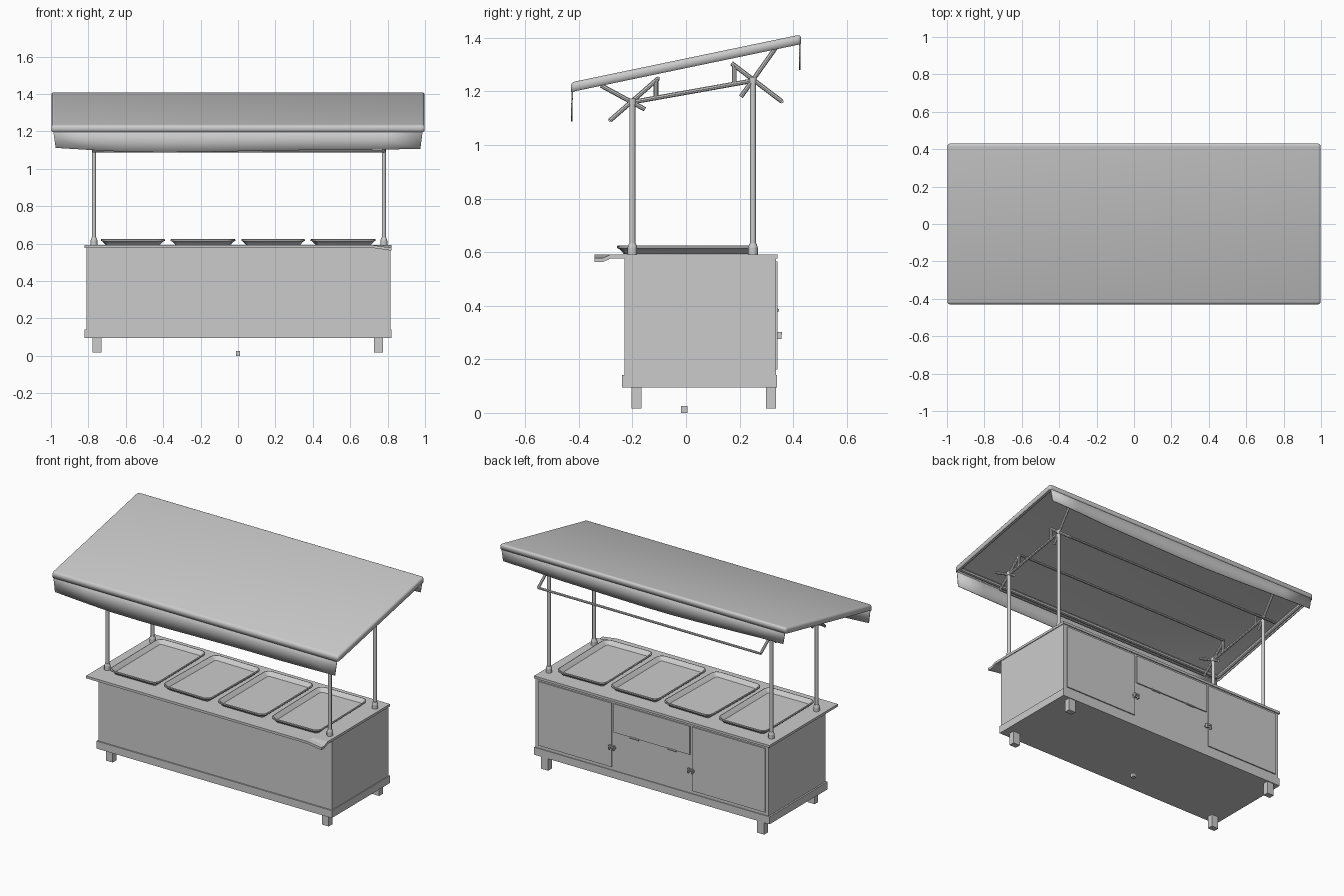
import bpy, bmesh, math
from mathutils import Vector, Matrix

if "Cube" in bpy.data.objects:
    bpy.data.objects.remove(bpy.data.objects["Cube"])


def finish(bm, name, smooth=False):
    bmesh.ops.recalc_face_normals(bm, faces=bm.faces)
    me = bpy.data.meshes.new(name)
    bm.to_mesh(me)
    bm.free()
    ob = bpy.data.objects.new(name, me)
    bpy.context.collection.objects.link(ob)
    if smooth:
        bpy.ops.object.select_all(action='DESELECT')
        bpy.context.view_layer.objects.active = ob
        ob.select_set(True)
        bpy.ops.object.shade_smooth_by_angle(angle=math.radians(40))
    return ob


def box_bm(x, y, z):
    bm = bmesh.new()
    bmesh.ops.create_cube(bm, size=1)
    for v in bm.verts:
        v.co = [r[0] + (c + .5) * (r[1] - r[0]) for c, r in zip(v.co, (x, y, z))]
    return bm


def box(name, x, y, z):
    return finish(box_bm(x, y, z), name)


def rod(name, a, b, r, sides=10, r2=None):
    a, b = Vector(a), Vector(b)
    d = b - a
    bm = bmesh.new()
    mat = Matrix.Translation((a + b) / 2) @ d.to_track_quat('Z', 'Y').to_matrix().to_4x4()
    bmesh.ops.create_cone(bm, cap_ends=True, segments=sides, radius1=r,
                          radius2=r if r2 is None else r2, depth=d.length, matrix=mat)
    return finish(bm, name, sides > 4)


def solidify(ob, t):
    m = ob.modifiers.new("thickness", 'SOLIDIFY')
    m.thickness, m.offset = t, -1


# Cabinet, plinth, legs and the small block on the ground
box("cabinet", (-.81, .815), (-.23, .335), (.14, .578))
box("plinth", (-.82, .82), (-.238, .34), (.095, .142))
for x in (-.755, .75):
    for y in (-.185, .317):
        box("leg", (x - .024, x + .024), (y - .018, y + .018), (.017, .096))
box("ground_block", (-.012, .012), (-.018, .006), (0, .025))

# Counter top with the front right corner bent down
bm = box_bm((-.82, .82), (-.342, .342), (.577, .592))
for co, no in (((.72, 0, 0), (1, 0, 0)), ((0, -.28, 0), (0, 1, 0)), ((0, -.31, 0), (0, 1, 0))):
    bmesh.ops.bisect_plane(bm, geom=bm.verts[:] + bm.edges[:] + bm.faces[:],
                           plane_co=co, plane_no=no)
for v in bm.verts:
    if v.co.x > .75 and v.co.y < -.3:
        v.co.z -= .014
finish(bm, "counter_top")


# Serving trays: lofted rounded rectangles
def rounded_ring(bm, w, d, r, z, n=4):
    ring = []
    for k, (sx, sy) in enumerate(((1, 1), (-1, 1), (-1, -1), (1, -1))):
        for i in range(n + 1):
            a = math.pi / 2 * (k + i / n)
            ring.append(bm.verts.new((sx * (w - r) + r * math.cos(a),
                                      sy * (d - r) + r * math.sin(a), z)))
    return ring


def tray(x, angle):
    bm = bmesh.new()
    rings = [rounded_ring(bm, .169 - i, .26 - i, .042 - i, z) for i, z in
             ((.026, .593), (.008, .612), (0, .615), (0, .623), (.006, .625),
              (.012, .62), (.028, .602))]
    for a, b in zip(rings, rings[1:]):
        for i in range(len(a)):
            j = (i + 1) % len(a)
            bm.faces.new((a[i], a[j], b[j], b[i]))
    bm.faces.new(rings[0])
    bm.faces.new(rings[-1])
    ob = finish(bm, "serving_tray", True)
    ob.location = (x, .005, 0)
    ob.rotation_euler.z = math.radians(angle)


for x, a in ((-.562, .5), (-.187, -1.2), (.188, .3), (.562, 1.2)):
    tray(x, a)

# Back doors, drop flap, hinges and latches
Y = .334
box("door_right", (.28, .79), (Y, .342), (.162, .565))
box("door_left", (-.79, -.28), (Y, .342), (.162, .565))
box("drop_flap", (-.265, .265), (Y, .342), (.385, .565))
for x in (.12, -.14):
    rod("flap_hinge", (x - .03, .342, .383), (x + .03, .342, .383), .006, 8)
for x in (.275, -.275):
    box("latch_plate", (x - .022, x + .022), (Y, .346), (.283, .294))
    for dx in (-.014, .014):
        box("latch_side", (x + dx - .004, x + dx + .004), (.34, .357), (.275, .302))
    box("latch_bar", (x - .018, x + .018), (.352, .358), (.293, .302))

# Posts, collars and cross braces, same at both ends
XS = (-.77, .78)
for x in XS:
    for y, top in ((-.2, 1.163), (.25, 1.243)):
        rod("post", (x, y, .59), (x, y, top), .011, 12)
        rod("post_collar", (x, y, .592), (x, y, .617), .018, 12)
        rod("post_collar_top", (x, y, .617), (x, y, .633), .018, 12, .013)
        rod("post_cap", (x, y, top - .012), (x, y, top + .01), .014, 12)
    for a, b in (((-.283, 1.092), (-.104, 1.248)), ((-.317, 1.222), (-.153, 1.133)),
                 ((.205, 1.18), (.34, 1.37)), ((.17, 1.305), (.357, 1.163)),
                 ((-.2, 1.16), (.25, 1.24)),
                 ((-.112, 1.245), (-.112, 1.175)), ((.18, 1.3), (.18, 1.228))):
        rod("brace", (x, *a), (x, *b), .0085, 8)

# Long rails joining the braces
for y, z in ((-.283, 1.094), (-.104, 1.248), (.357, 1.163)):
    rod("long_rail", (XS[0], y, z), (XS[1], y, z), .0075, 8)


# Canopy: sloped shell, open below, rounded along its upper edges
def roof_z(y):
    return 1.323 + .208 * y


bm = box_bm((-.998, .998), (-.43, .43), (-.036, 0))
bmesh.ops.delete(bm, geom=[f for f in bm.faces if f.normal.z < -.5], context='FACES')
edges = [e for e in bm.edges if len(e.link_faces) == 2]
bmesh.ops.bevel(bm, geom=edges, offset=.015, segments=4, profile=.5, affect='EDGES')
for v in bm.verts:
    v.co.z += roof_z(v.co.y)
solidify(finish(bm, "canopy_cover", True), .008)

# Tube frame inside the canopy edge
corners = [(sx * .98, sy * .412, roof_z(sy * .412) - .022)
           for sx, sy in ((-1, -1), (1, -1), (1, 1), (-1, 1))]
for i in range(4):
    rod("canopy_frame", corners[i], corners[(i + 1) % 4], .012, 8)


# Hanging flaps with a slightly uneven hem
def valance(name, y, out, top, hem):
    bm = bmesh.new()
    rows = []
    n = len(hem) - 1
    for t in (0, .5, 1):
        rows.append([bm.verts.new(((2 * i / n - 1) * (.99 - .015 * t), y + out * t,
                                   top + (h - top) * t)) for i, h in enumerate(hem)])
    for a, b in zip(rows, rows[1:]):
        for i in range(n):
            bm.faces.new((a[i], a[i + 1], b[i + 1], b[i]))
    m = finish(bm, name, True).modifiers.new("thickness", 'SOLIDIFY')
    m.thickness, m.offset = .005, 0


valance("front_valance", -.424, -.003, 1.22,
        (1.112, 1.1, 1.09, 1.088, 1.09, 1.094, 1.098, 1.1, 1.1, 1.103, 1.107))
valance("back_valance", .424, .001, 1.395,
        (1.305, 1.3, 1.292, 1.285, 1.28, 1.28, 1.283, 1.287, 1.29, 1.3, 1.306))
